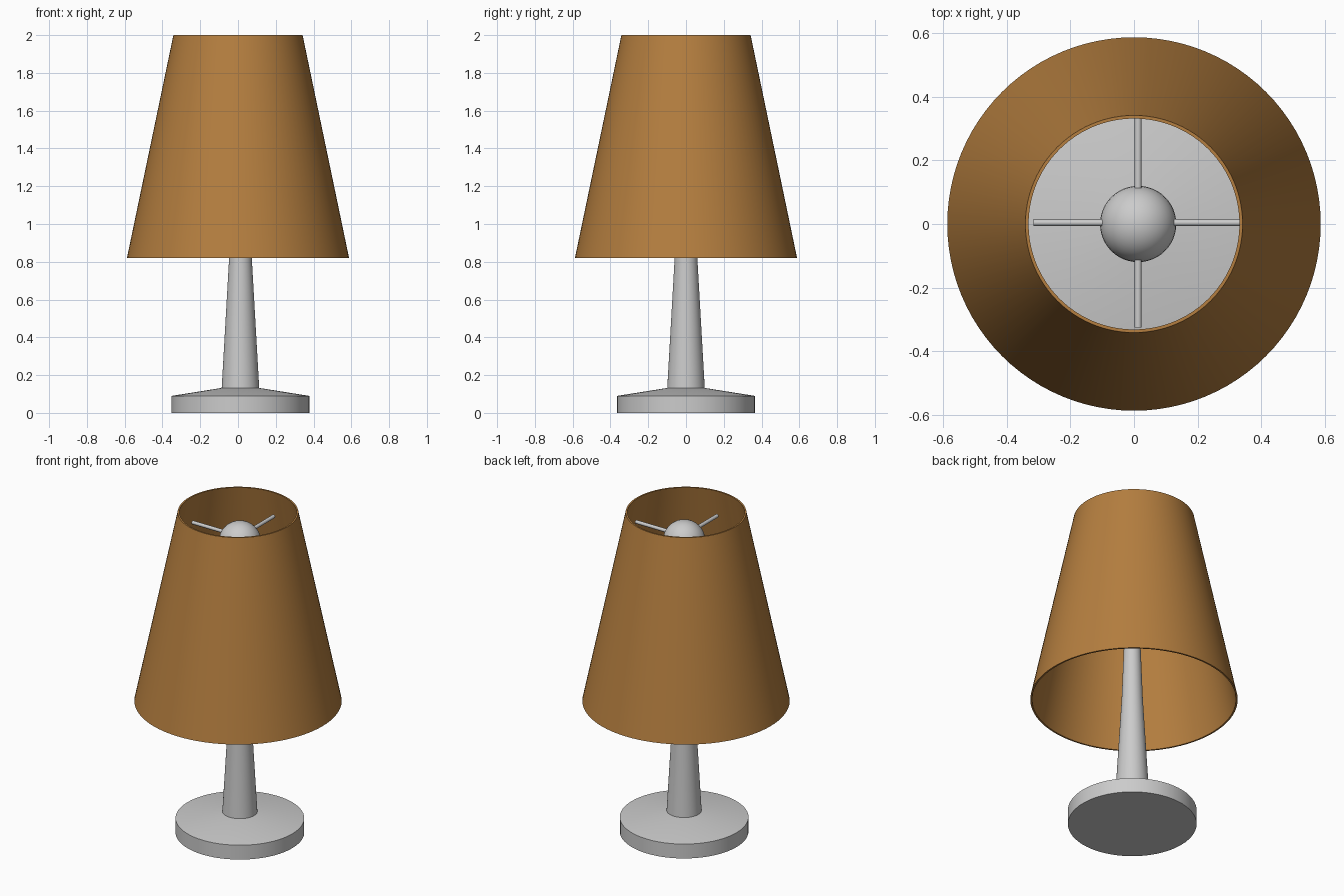
import bpy, bmesh, math
from mathutils import Matrix, Vector

if "Cube" in bpy.data.objects:
    bpy.data.objects.remove(bpy.data.objects["Cube"])

CX = 0.013  # stand sits slightly off the shade axis


def finish(bm, name, mat=None, angle=35):
    bmesh.ops.remove_doubles(bm, verts=bm.verts, dist=1e-5)
    bmesh.ops.recalc_face_normals(bm, faces=bm.faces)
    me = bpy.data.meshes.new(name)
    bm.to_mesh(me)
    bm.free()
    ob = bpy.data.objects.new(name, me)
    bpy.context.collection.objects.link(ob)
    if mat:
        me.materials.append(mat)
    bpy.ops.object.select_all(action='DESELECT')
    ob.select_set(True)
    bpy.context.view_layer.objects.active = ob
    bpy.ops.object.shade_smooth_by_angle(angle=math.radians(angle))
    return ob


def lathe(name, profile, x=0, closed=False, steps=64, mat=None, angle=35):
    bm = bmesh.new()
    vs = [bm.verts.new((r, 0, z)) for r, z in profile]
    pairs = list(zip(vs, vs[1:])) + ([(vs[-1], vs[0])] if closed else [])
    es = [bm.edges.new(p) for p in pairs]
    bmesh.ops.spin(bm, geom=vs + es, axis=(0, 0, 1), cent=(0, 0, 0),
                   angle=2 * math.pi, steps=steps, use_duplicate=False)
    bmesh.ops.translate(bm, verts=bm.verts, vec=(x, 0, 0))
    return finish(bm, name, mat, angle)


fabric = bpy.data.materials.new("shade_fabric")
fabric.diffuse_color = (0.46, 0.21, 0.05, 1)
fabric.use_nodes = True
fabric.node_tree.nodes["Principled BSDF"].inputs["Base Color"].default_value = fabric.diffuse_color

# Thin-walled conical shade
lathe("shade", [(0.588, 0.82), (0.342, 2.0), (0.332, 2.0), (0.578, 0.82)],
      closed=True, steps=96, mat=fabric)

# Disc base with sloping top, and tapered stem
lathe("base", [(0, 0), (0.365, 0), (0.365, 0.09), (0.1, 0.132), (0, 0.132)],
      CX, angle=20)
lathe("stem", [(0, 0.1), (0.1, 0.12), (0.06, 0.82), (0.035, 1.5), (0, 1.5)], CX)

# Bulb: round globe drawn down into a neck
globe = [(0.12 * math.cos(math.radians(a)), 1.82 + 0.12 * math.sin(math.radians(a)))
         for a in range(-30, 90, 10)] + [(0, 1.94)]
lathe("bulb", [(0, 1.46), (0.05, 1.46), (0.055, 1.58), (0.08, 1.69)] + globe,
      CX, steps=48)

# Four spokes holding the shade
for i in range(4):
    d = Vector((round(math.cos(i * math.pi / 2)), round(math.sin(i * math.pi / 2)), 0))
    bm = bmesh.new()
    bmesh.ops.create_cone(bm, cap_ends=True, segments=12, radius1=0.011,
                          radius2=0.011, depth=0.27)
    rot = d.to_track_quat('Z', 'Y').to_matrix().to_4x4()
    pos = d * 0.195 + Vector((CX, 0.004, 1.85))
    bm.transform(Matrix.Translation(pos) @ rot)
    finish(bm, f"spoke_{i + 1}")
